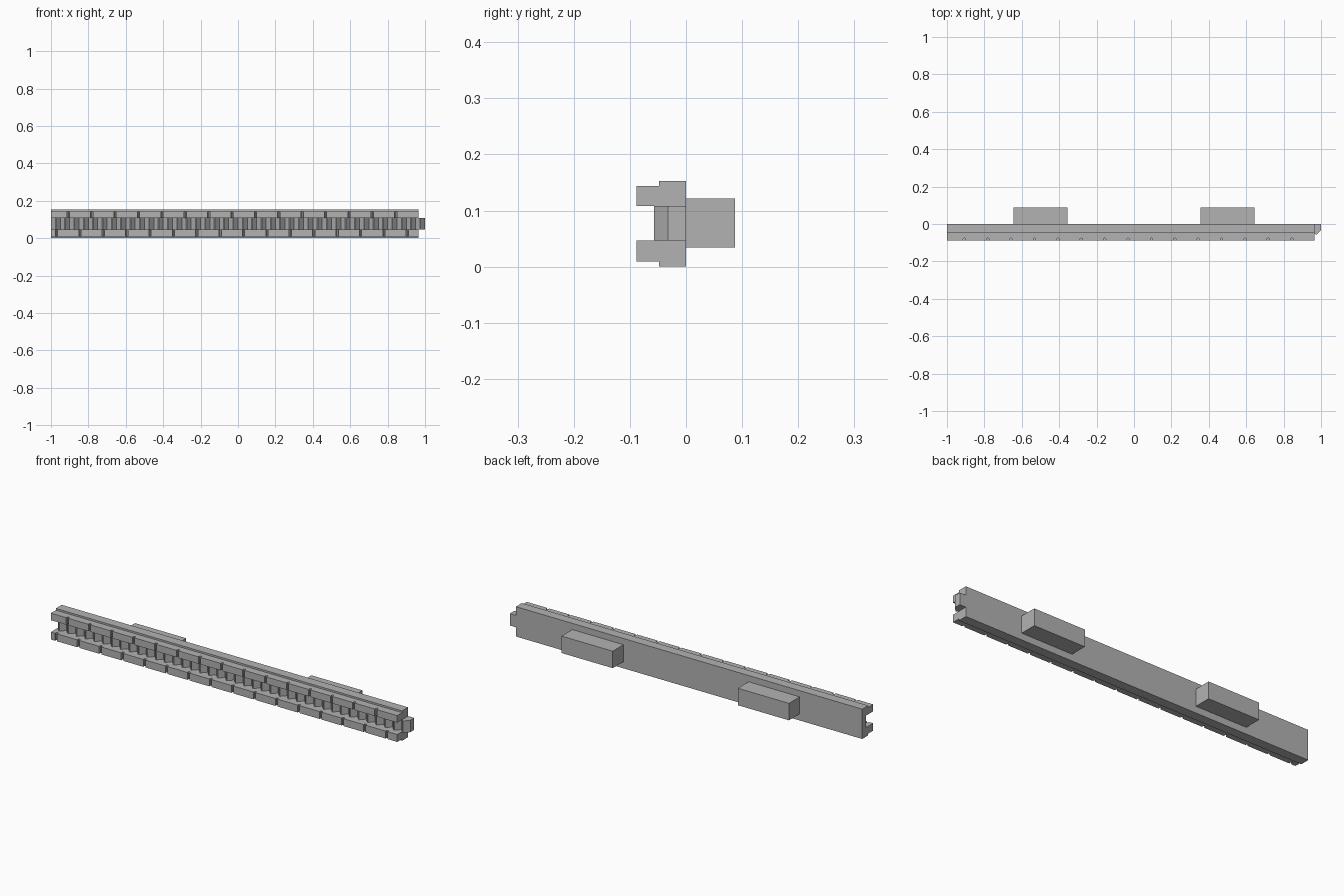
import bpy
import bmesh

cube = bpy.data.objects.get("Cube")
if cube:
    bpy.data.objects.remove(cube, do_unlink=True)

# Plain grey for the whole model
grey = bpy.data.materials.new("plain_grey")
grey.use_nodes = True
grey.diffuse_color = (0.45, 0.45, 0.45, 1)
grey.node_tree.nodes["Principled BSDF"].inputs["Base Color"].default_value = (0.45, 0.45, 0.45, 1)

LEFT, RIGHT = -1.0, 0.965      # ends of the rails
PITCH = 0.125                  # spacing of the rail notches
HEIGHT = 0.153


def prism(name, outline, z0, z1):
    """Extrude a flat xy outline from z0 up to z1."""
    bm = bmesh.new()
    face = bm.faces.new([bm.verts.new((x, y, z0)) for x, y in outline])
    top = bmesh.ops.extrude_face_region(bm, geom=[face])["geom"]
    for v in top:
        if isinstance(v, bmesh.types.BMVert):
            v.co.z = z1
    bmesh.ops.recalc_face_normals(bm, faces=bm.faces)
    mesh = bpy.data.meshes.new(name)
    bm.to_mesh(mesh)
    bm.free()
    mesh.materials.append(grey)
    obj = bpy.data.objects.new(name, mesh)
    bpy.context.collection.objects.link(obj)
    return obj


def box(name, x0, x1, y0, y1, z0, z1):
    return prism(name, [(x0, y0), (x1, y0), (x1, y1), (x0, y1)], z0, z1)


def notched_outline(first):
    """Rail outline with small pointed notches along its front edge."""
    front, back, half = -0.088, -0.048, 0.006
    pts = [(LEFT, back), (LEFT, front)]
    x = first
    while x < RIGHT - half:
        pts += [(x - half, front), (x - half, front + 0.009), (x, front + 0.014),
                (x + half, front + 0.009), (x + half, front)]
        x += PITCH
    return pts + [(RIGHT, front), (RIGHT, back)]


# Toothed rack between the rails, its last tooth forming the joining tab
teeth = 40
step = 2.0 / teeth
root, tip, flat = -0.032, -0.057, 0.002
rack = [(-1, 0), (-1, root)]
for i in range(teeth):
    x = -1 + (i + 0.5) * step
    rack += [(x - flat, tip), (x + flat, tip), (x + step / 2, root)]
rack.append((1, 0))
prism("toothed_rack", rack, 0.047, 0.108)

# Upper and lower backing strips, with the notched rails in front
box("lower_strip", LEFT, RIGHT, -0.048, 0, 0, 0.047)
box("upper_strip", LEFT, RIGHT, -0.048, 0, 0.108, HEIGHT)
prism("lower_rail", notched_outline(-0.97), 0.009, 0.047)
prism("upper_rail", notched_outline(-0.907), 0.108, 0.144)

# Mounting blocks on the back
for side, x in (("right", -0.5), ("left", 0.5)):
    box(side + "_mounting_block", x - 0.145, x + 0.145, 0, 0.087, 0.034, 0.121)
